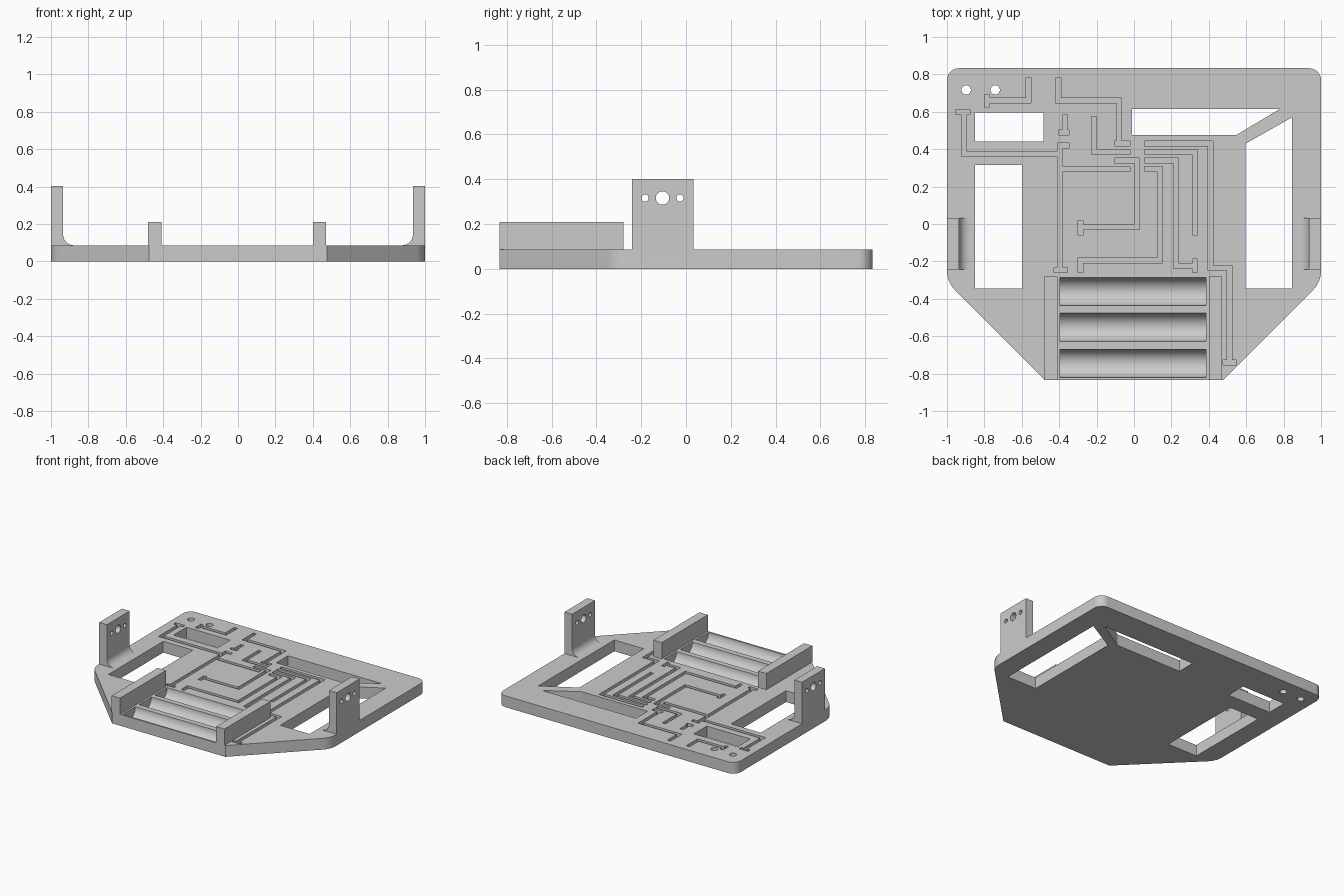
import bpy
import bmesh
import math
from mathutils import Vector

if "Cube" in bpy.data.objects:
    bpy.data.objects.remove(bpy.data.objects["Cube"])

TOP, HALF_Y = 0.086, 0.833
GROOVE_W, GROOVE_DEPTH = 0.027, 0.03

grey = bpy.data.materials.new("light_grey")
grey.use_nodes = True
grey.diffuse_color = (0.6, 0.6, 0.6, 1)
grey.node_tree.nodes["Principled BSDF"].inputs["Base Color"].default_value = (0.6, 0.6, 0.6, 1)

# axis mapping: (profile u, profile v, extrusion w) to x, y, z
MAPS = {"x": lambda u, v, w: (w, u, v),
        "y": lambda u, v, w: (u, w, v),
        "z": lambda u, v, w: (u, v, w)}


def add_prism(bm, pts, axis, lo, hi):
    place = MAPS[axis]
    a = [bm.verts.new(place(u, v, lo)) for u, v in pts]
    b = [bm.verts.new(place(u, v, hi)) for u, v in pts]
    n = len(pts)
    faces = [bm.faces.new(a), bm.faces.new(b)]
    for i in range(n):
        j = (i + 1) % n
        faces.append(bm.faces.new((a[i], a[j], b[j], b[i])))
    bmesh.ops.recalc_face_normals(bm, faces=faces)


def rect(x0, x1, y0, y1):
    return [(x0, y0), (x1, y0), (x1, y1), (x0, y1)]


def circle(u, v, r, n=32):
    return [(u + r * math.cos(2 * math.pi * i / n), v + r * math.sin(2 * math.pi * i / n))
            for i in range(n)]


def rounded(corners, steps=10):
    """Fillet each (x, y, tangent length) corner with a circular arc."""
    out = []
    for i, (x, y, t) in enumerate(corners):
        p = Vector((x, y))
        if t == 0:
            out.append((x, y))
            continue
        d0 = (Vector(corners[i - 1][:2]) - p).normalized()
        d1 = (Vector(corners[(i + 1) % len(corners)][:2]) - p).normalized()
        half = d0.angle(d1) / 2
        centre = p + (d0 + d1).normalized() * (t / math.cos(half))
        s, e = p + d0 * t - centre, p + d1 * t - centre
        sweep = s.angle(e)
        for k in range(steps + 1):
            f = k / steps
            q = (s * math.sin((1 - f) * sweep) + e * math.sin(f * sweep)) / math.sin(sweep)
            out.append(tuple(centre + q))
    return out


def make_object(name, bm):
    me = bpy.data.meshes.new(name)
    bm.to_mesh(me)
    bm.free()
    me.materials.append(grey)
    ob = bpy.data.objects.new(name, me)
    bpy.context.collection.objects.link(ob)
    return ob


def cut(ob, bm):
    """Subtract the cutter mesh from the object and drop the cutter."""
    cutter = make_object("cutter", bm)
    cutter.hide_render = True
    mod = ob.modifiers.new("cut", "BOOLEAN")
    mod.operation, mod.solver, mod.object = "DIFFERENCE", "EXACT", cutter
    mod.use_self = True
    dg = bpy.context.evaluated_depsgraph_get()
    me = bpy.data.meshes.new_from_object(ob.evaluated_get(dg))
    ob.modifiers.clear()
    ob.data = me
    bpy.data.objects.remove(cutter)


def smooth(ob):
    bpy.ops.object.select_all(action="DESELECT")
    ob.select_set(True)
    bpy.context.view_layer.objects.active = ob
    bpy.ops.object.shade_smooth_by_angle(angle=math.radians(30))


# base plate with rounded corners and a tapered front
bm = bmesh.new()
add_prism(bm, rounded([(-0.477, -HALF_Y, 0), (0.477, -HALF_Y, 0), (1, -0.31, 0.06),
                       (1, HALF_Y, 0.065), (-1, HALF_Y, 0.065), (-1, -0.31, 0.06)]),
          "z", 0, TOP)
plate = make_object("base_plate", bm)

# windows and screw holes through the plate
windows = [rect(-0.85, -0.483, 0.44, 0.595),
           rect(-0.85, -0.6, -0.345, 0.315),
           [(-0.01, 0.475), (0.545, 0.475), (0.78, 0.615), (-0.01, 0.615)],
           [(0.597, -0.345), (0.845, -0.345), (0.845, 0.57), (0.597, 0.43)],
           circle(-0.897, 0.717, 0.025), circle(-0.742, 0.717, 0.025)]
bm = bmesh.new()
for w in windows:
    add_prism(bm, w, "z", -0.1, 0.2)
cut(plate, bm)

# half-round battery troughs
bm = bmesh.new()
for y in (-0.362, -0.552, -0.745):
    add_prism(bm, circle(y, TOP, 0.075, 48), "x", -0.395, 0.385)
cut(plate, bm)

# wiring grooves: right-angled runs with short end pads
runs = [
    [(-0.785, 0.66), (-0.565, 0.66), (-0.565, 0.77)],
    [(-0.785, 0.68), (-0.785, 0.64)],
    [(-0.405, 0.77), (-0.405, 0.66), (-0.08, 0.66), (-0.08, 0.43)],
    [(-0.09, 0.43), (-0.035, 0.43)],
    [(-0.94, 0.6), (-0.89, 0.6)],
    [(-0.91, 0.6), (-0.91, 0.375), (-0.395, 0.375)],
    [(-0.37, 0.57), (-0.37, 0.49)],
    [(-0.39, 0.49), (-0.36, 0.49)],
    [(-0.36, 0.42), (-0.395, 0.42), (-0.395, -0.245)],
    [(-0.415, -0.245), (-0.37, -0.245)],
    [(-0.395, 0.295), (-0.035, 0.295)],
    [(-0.215, 0.56), (-0.215, 0.385), (-0.035, 0.385)],
    [(-0.09, 0.34), (0.015, 0.34), (0.015, -0.015), (-0.285, -0.015)],
    [(-0.285, 0.005), (-0.285, -0.045)],
    [(0.07, 0.43), (0.41, 0.43), (0.41, -0.235), (0.51, -0.235), (0.51, -0.74)],
    [(0.49, -0.74), (0.535, -0.74)],
    [(0.07, 0.385), (0.325, 0.385), (0.325, -0.045)],
    [(0.07, 0.34), (0.225, 0.34), (0.225, -0.225), (0.325, -0.225)],
    [(0.325, -0.2), (0.325, -0.245)],
    [(0.07, 0.295), (0.14, 0.295), (0.14, -0.195), (-0.285, -0.195), (-0.285, -0.245)],
]
bm = bmesh.new()
h = GROOVE_W / 2
for run in runs:
    for (x0, y0), (x1, y1) in zip(run, run[1:]):
        add_prism(bm, rect(min(x0, x1) - h, max(x0, x1) + h, min(y0, y1) - h, max(y0, y1) + h),
                  "z", TOP - GROOVE_DEPTH, TOP + 0.05)
cut(plate, bm)
smooth(plate)

# rails on both sides of the troughs
for name, x in (("right_rail", -0.48), ("left_rail", 0.4)):
    bm = bmesh.new()
    add_prism(bm, rect(x, x + 0.07, -HALF_Y, -0.28), "z", TOP, 0.21)
    make_object(name, bm)

# upright side brackets with a curved foot and shaft holes
for name, s in (("left_bracket", 1), ("right_bracket", -1)):
    r = 0.058
    foot = [(0.935 - r + r * math.sin(a), TOP + r - r * math.cos(a))
            for a in (math.pi / 2 * i / 10 for i in range(11))]
    outline = [(1, TOP)] + foot + [(0.935, 0.402), (1, 0.402)]
    bm = bmesh.new()
    add_prism(bm, [(s * x, z) for x, z in outline], "y", -0.242, 0.033)
    bracket = make_object(name, bm)
    bm = bmesh.new()
    for y, rad in ((-0.183, 0.016), (-0.105, 0.03), (-0.027, 0.016)):
        add_prism(bm, circle(y, 0.316, rad), "x", s * 0.9, s * 1.1)
    cut(bracket, bm)
    smooth(bracket)
